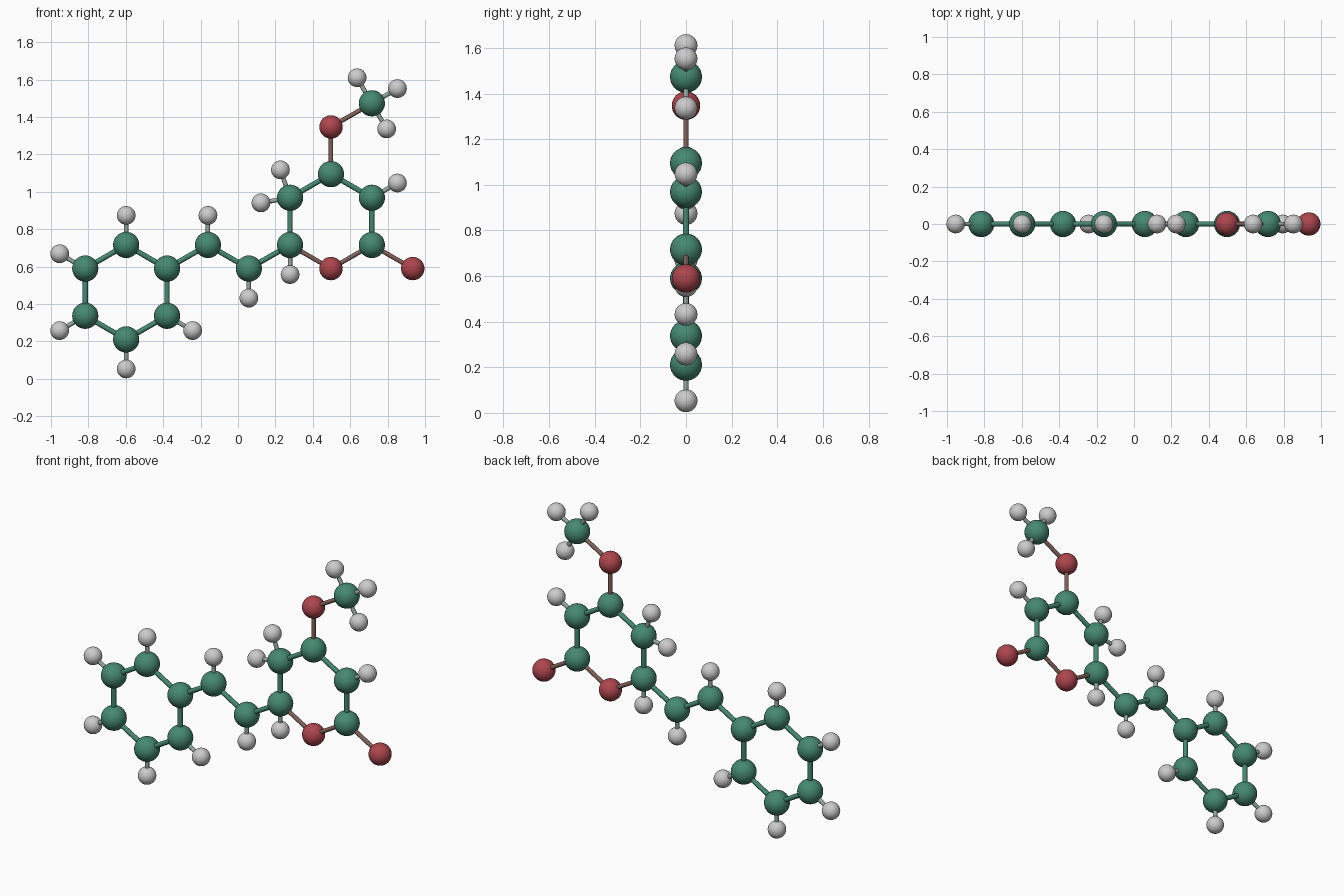
import bpy
from math import cos, sin, radians
from itertools import combinations
from mathutils import Vector

if "Cube" in bpy.data.objects:
    bpy.data.objects.remove(bpy.data.objects["Cube"])

BOND, H_BOND = 0.2525, 0.158
RADIUS = {"C": 0.07, "O": 0.0625, "H": 0.05}
NAMES = {"C": "carbon", "O": "oxygen", "H": "hydrogen"}


def material(name, rgb):
    m = bpy.data.materials.new(name)
    m.diffuse_color = (*rgb, 1)
    m.use_nodes = True
    m.node_tree.nodes["Principled BSDF"].inputs["Base Color"].default_value = m.diffuse_color
    return m


MATS = {
    "C": material("green", (0.06, 0.25, 0.165)),
    "O": material("red", (0.42, 0.06, 0.075)),
    "CO": material("brown", (0.22, 0.12, 0.1)),
    "CH": material("pale_green", (0.29, 0.38, 0.34)),
}
atoms = []


def add(kind, pos, angle=None, length=BOND):
    """Record an atom, optionally stepped from pos at an angle in the front plane."""
    p = Vector((pos[0], 0, pos[-1]))
    if angle is not None:
        a = radians(angle)
        p += Vector((cos(a), 0, sin(a))) * length
    atoms.append((kind, p))
    return p


def hydrogens(pos, *angles):
    for a in angles:
        add("H", pos, a, H_BOND)


# Benzene ring with five hydrogens
centre = (-0.598, 0.4635)
for ang in range(30, 390, 60):
    c = add("C", centre, ang)
    if ang == 30:
        link = c
    else:
        hydrogens(c, ang)

# Two-carbon chain joining the rings
v1 = add("C", link, 30)
hydrogens(v1, 90)
v2 = add("C", v1, -30)
hydrogens(v2, -90)

# Second ring, with an oxygen at the bottom
centre = (0.497, 0.842)
ring = {a: add("O" if a == 270 else "C", centre, a) for a in range(30, 390, 60)}
hydrogens(ring[210], -90)
hydrogens(ring[150], 109, 190)
hydrogens(ring[30], 30)

# Side groups: double-bonded oxygen and methoxy
add("O", ring[330], -30)
ether = add("O", ring[90], 90)
methyl = add("C", ether, 30)
hydrogens(methyl, 120, 30, -60)

# Atom spheres
for kind, p in atoms:
    bpy.ops.mesh.primitive_uv_sphere_add(segments=32, ring_count=16,
                                         radius=RADIUS[kind], location=p)
    ob = bpy.context.object
    ob.name = NAMES[kind] + "_atom"
    bpy.ops.object.shade_smooth()
    if kind in MATS:
        ob.data.materials.append(MATS[kind])

# Bond rods between neighbouring atoms
for (ka, a), (kb, b) in combinations(atoms, 2):
    pair = "".join(sorted(ka + kb))
    pair = {"CH": "CH", "CO": "CO", "CC": "C"}.get(pair)
    d = b - a
    if pair is None or d.length > (0.2 if pair == "CH" else 0.26):
        continue
    bpy.ops.mesh.primitive_cylinder_add(vertices=20, depth=d.length,
                                        radius=0.014 if pair == "C" else 0.012,
                                        location=(a + b) / 2,
                                        rotation=d.to_track_quat("Z", "Y").to_euler())
    ob = bpy.context.object
    ob.name = "bond_rod"
    bpy.ops.object.shade_smooth_by_angle()
    ob.data.materials.append(MATS[pair])
